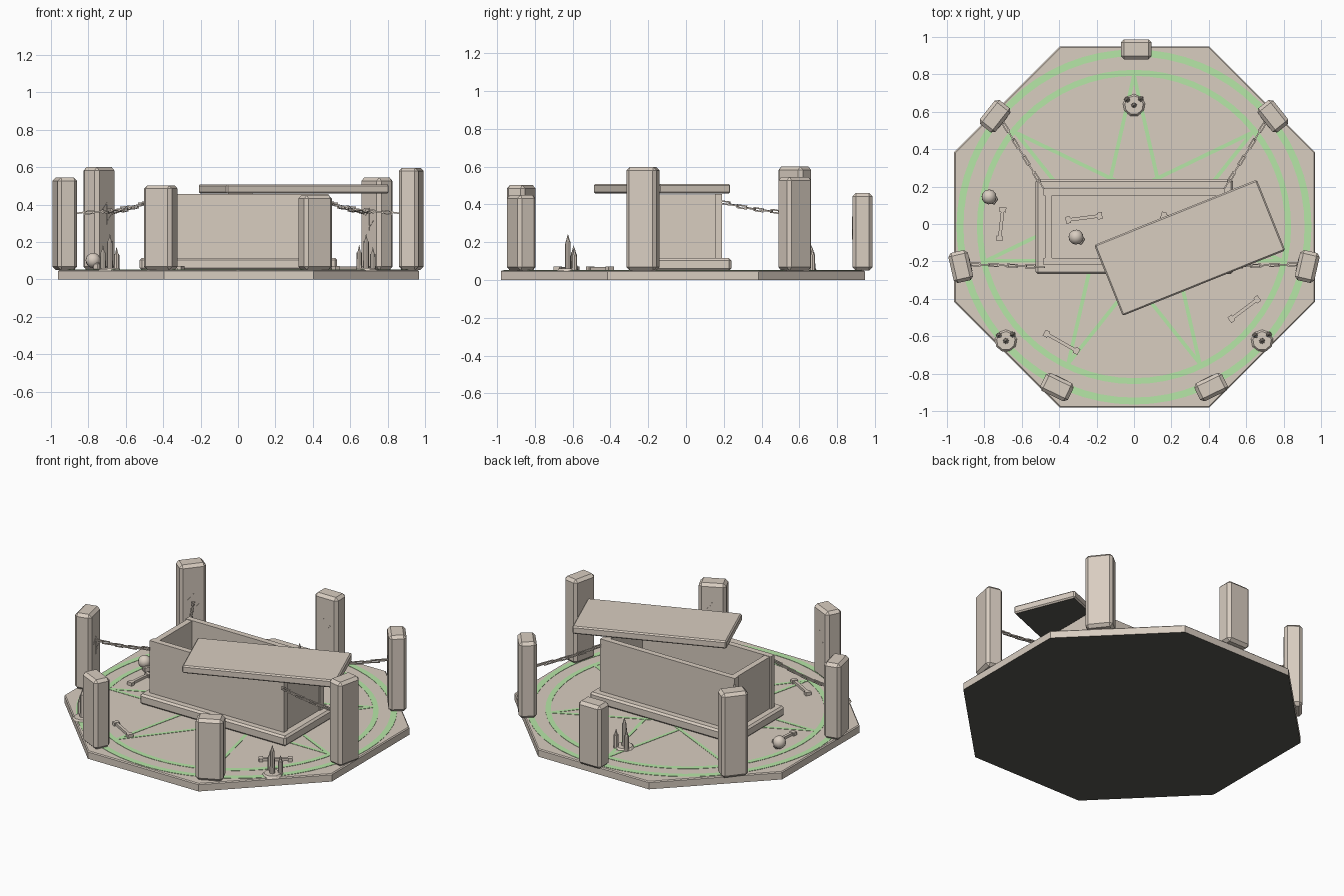
import bpy, bmesh, math
from mathutils import Vector, Matrix

if "Cube" in bpy.data.objects:
    bpy.data.objects.remove(bpy.data.objects["Cube"])

CY = -0.016          # centre of the ritual circle
DECK = 0.05          # top of the platform


def material(name, rgb):
    m = bpy.data.materials.new(name)
    m.diffuse_color = (*rgb, 1)
    m.use_nodes = True
    m.node_tree.nodes["Principled BSDF"].inputs["Base Color"].default_value = m.diffuse_color
    return m


STONE = material("warm_stone", (0.69, 0.61, 0.53))
GREEN = material("glowing_green", (0.50, 0.85, 0.41))
DARK = material("dark_underside", (0.10, 0.10, 0.085))


def finish(name, bm, mat=STONE, matrix=None, smooth=False, dark_below=False):
    if matrix is not None:
        bm.transform(matrix)
    bmesh.ops.recalc_face_normals(bm, faces=bm.faces)
    mesh = bpy.data.meshes.new(name)
    bm.to_mesh(mesh)
    bm.free()
    mesh.materials.append(mat)
    if dark_below:
        mesh.materials.append(DARK)
    for p in mesh.polygons:
        p.use_smooth = smooth
        if dark_below and p.normal.z < -0.9:
            p.material_index = 1
    ob = bpy.data.objects.new(name, mesh)
    bpy.context.collection.objects.link(ob)
    return ob


def place(x, y, z, turn=0):
    return Matrix.Translation((x, y, z)) @ Matrix.Rotation(turn, 4, 'Z')


def add_box(bm, size, matrix=Matrix()):
    bmesh.ops.create_cube(bm, size=1, matrix=matrix @ Matrix.Diagonal((*size, 1)))


def add_cone(bm, r1, r2, depth, sides, matrix):
    bmesh.ops.create_cone(bm, cap_ends=True, segments=sides, radius1=r1, radius2=r2,
                          depth=depth, matrix=matrix)


def box(name, size, matrix, bevel=0, mat=STONE, dark_below=False):
    bm = bmesh.new()
    add_box(bm, size)
    if bevel:
        bmesh.ops.bevel(bm, geom=bm.edges[:], offset=bevel, segments=1, affect='EDGES')
    return finish(name, bm, mat, matrix, dark_below=dark_below)


def polar(r, a):
    return Vector((r * math.cos(a), CY + r * math.sin(a), 0))


# Octagonal platform with a small chamfer and dark underside
bm = bmesh.new()
add_cone(bm, 1.044, 1.044, DECK, 8, Matrix.Rotation(math.pi / 8, 4, 'Z'))
bmesh.ops.bevel(bm, geom=[e for e in bm.edges if all(v.co.z > 0 for v in e.verts)],
                offset=0.006, segments=1, affect='EDGES')
finish("platform", bm, STONE, place(0.003, CY, DECK / 2), dark_below=True)


# Painted rings
def ring(name, r_in, r_out, sides=64):
    bm = bmesh.new()
    loops = [[bm.verts.new((r * math.cos(2 * math.pi * i / sides),
                            r * math.sin(2 * math.pi * i / sides), z)) for i in range(sides)]
             for r, z in ((r_in, 0), (r_in, 0.002), (r_out, 0.002), (r_out, 0))]
    for k in range(4):
        a, b = loops[k], loops[(k + 1) % 4]
        for i in range(sides):
            j = (i + 1) % sides
            bm.faces.new((a[i], a[j], b[j], b[i]))
    finish(name, bm, GREEN, place(0, CY, DECK))


ring("outer_ring", 0.912, 0.949)
ring("inner_ring", 0.808, 0.84)

# Seven-pointed star
angles = [math.pi / 2 + k * 2 * math.pi / 7 for k in range(7)]
for k in range(7):
    a, b = polar(0.81, angles[k]), polar(0.81, angles[(k + 3) % 7])
    d, m = b - a, (a + b) / 2
    box(f"star_line_{k}", (d.length, 0.02, 0.002),
        place(m.x, m.y, DECK + 0.001 + k * 0.0001, math.atan2(d.y, d.x)), 0, GREEN)

# Standing stones, each with a thin carved rune on its inner face
heights = [0.46, 0.60, 0.545, 0.503, 0.45, 0.597, 0.545]
for k, (a, top) in enumerate(zip(angles, heights)):
    p = polar(0.95, a)
    h = top - DECK
    m = place(p.x + (0.012 if k == 0 else 0), p.y, DECK, a)
    box(f"standing_stone_{k}", (0.107, 0.165, h), m @ Matrix.Translation((0, 0, h / 2)), 0.018)
    bm = bmesh.new()
    for y, z, length, tilt in ((0, 0.55, 0.12, 0), (0.018, 0.62, 0.05, 0.8), (-0.018, 0.5, 0.05, 0.8)):
        add_box(bm, (0.004, 0.006, length), Matrix.Translation((-0.0535, y, h * z))
                @ Matrix.Rotation(tilt, 4, 'X'))
    finish(f"rune_{k}", bm, STONE, m)

# Open coffin: plinth, floor and four walls
CC = -0.014
box("coffin_plinth", (1.055, 0.508, 0.066), place(0.002, CC, DECK + 0.033), 0.012)
box("coffin_floor", (0.92, 0.36, 0.02), place(0, CC, 0.122))
for s in (-1, 1):
    box(f"coffin_long_wall_{s}", (0.97, 0.038, 0.35), place(0, CC + s * 0.186, 0.281))
    box(f"coffin_end_wall_{s}", (0.038, 0.336, 0.345), place(s * 0.458, CC, 0.281))

# Lid pushed aside, dark underneath
box("coffin_lid", (0.937, 0.408, 0.05), place(0.298, -0.127, 0.484, math.radians(21.9)), 0.008,
    dark_below=True)


# Chains of alternating links
def chain(name, start, end, links=8):
    start, end = Vector(start), Vector(end)
    d = end - start
    bm = bmesh.new()
    for i in range(links):
        t = (i + 0.5) / links
        p = start.lerp(end, t) - Vector((0, 0, 0.05 * t * (1 - t)))
        m = (Matrix.Translation(p) @ d.to_track_quat('X', 'Z').to_matrix().to_4x4()
             @ Matrix.Rotation((i % 2) * math.pi / 2, 4, 'X'))
        half = d.length / links * 0.5
        for s in (-1, 1):
            add_box(bm, (half * 2.1, 0.007, 0.008), m @ Matrix.Translation((0, s * 0.007, 0)))
            add_box(bm, (0.007, 0.021, 0.008), m @ Matrix.Translation((s * half, 0, 0)))
    finish(name, bm)


for s in (-1, 1):
    chain(f"back_chain_{s}", (s * 0.70, 0.54, 0.36), (s * 0.48, 0.185, 0.415))
    chain(f"side_chain_{s}", (s * 0.873, -0.215, 0.355), (s * 0.48, -0.23, 0.41))

# Candle clusters on wax puddles
for n, (x, y) in enumerate(((0, 0.635), (-0.685, -0.625), (0.685, -0.625))):
    bm = bmesh.new()
    add_cone(bm, 0.06, 0.05, 0.012, 9, place(0, 0, 0.006))
    for dx, dy, h in ((-0.037, 0.03, 0.095), (0, 0, 0.155), (0.036, 0.034, 0.085)):
        add_cone(bm, 0.016, 0.014, h, 8, place(dx, dy, h / 2))
        add_cone(bm, 0.011, 0.0, 0.04, 6, place(dx, dy, h + 0.02))
    finish(f"candle_cluster_{n}", bm, STONE, place(x, y, DECK))


# Skulls: round cranium with a jaw block
def skull(name, x, y, z, turn):
    m = place(x, y, z, turn)
    bm = bmesh.new()
    bmesh.ops.create_uvsphere(bm, u_segments=12, v_segments=8, radius=0.04)
    finish(name + "_cranium", bm, STONE, m @ Matrix.Translation((0, 0, 0.052)), True)
    box(name + "_jaw", (0.036, 0.042, 0.036), m @ Matrix.Translation((0.03, 0, 0.02)), 0.005)


skull("floor_skull", -0.775, 0.145, DECK, -0.6)
skull("coffin_skull", -0.31, -0.07, 0.132, -0.6)

# Bones: thin shaft with a knob at each end
bones = [(-0.70, 0.09, -0.72, -0.09, DECK), (-0.48, -0.58, -0.295, -0.685, DECK),
         (0.51, -0.515, 0.67, -0.395, DECK), (-0.365, 0.02, -0.17, 0.045, 0.132),
         (0.145, 0.05, 0.32, 0.0, 0.132)]
for n, (x1, y1, x2, y2, z) in enumerate(bones):
    d = Vector((x2 - x1, y2 - y1))
    bm = bmesh.new()
    add_box(bm, (d.length - 0.02, 0.018, 0.016))
    for s in (-1, 1):
        add_box(bm, (0.026, 0.036, 0.022), Matrix.Translation((s * (d.length / 2 - 0.013), 0, 0)))
    finish(f"bone_{n}", bm, STONE, place((x1 + x2) / 2, (y1 + y2) / 2, z + 0.011, math.atan2(d.y, d.x)))
